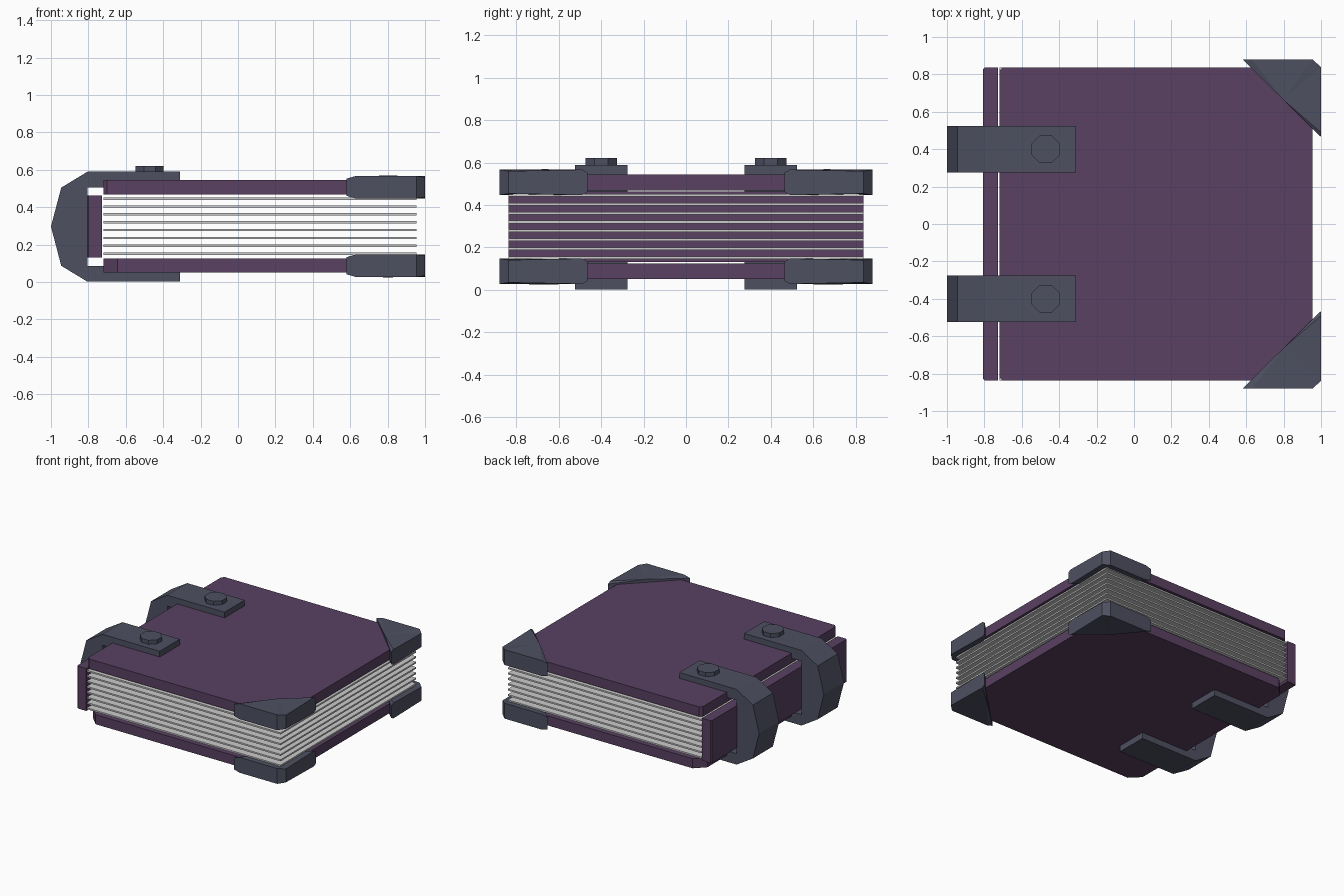
import bpy, bmesh, math
from mathutils import Vector

if "Cube" in bpy.data.objects:
    bpy.data.objects.remove(bpy.data.objects["Cube"])

MID_Z = 0.297  # height about which the book is symmetric


def material(name, rgb):
    m = bpy.data.materials.new(name)
    m.diffuse_color = (*rgb, 1)
    m.use_nodes = True
    m.node_tree.nodes["Principled BSDF"].inputs["Base Color"].default_value = m.diffuse_color
    return m


LEATHER = material("purple_leather", (0.10, 0.052, 0.12))
METAL = material("dark_metal", (0.075, 0.08, 0.12))


def finish(name, bm, mat=None):
    bmesh.ops.recalc_face_normals(bm, faces=bm.faces)
    me = bpy.data.meshes.new(name)
    bm.to_mesh(me)
    bm.free()
    ob = bpy.data.objects.new(name, me)
    bpy.context.collection.objects.link(ob)
    if mat:
        me.materials.append(mat)
    return ob


def prism(name, outline, offset, mat=None):
    """Extrude a closed outline of 3D points along an offset."""
    bm = bmesh.new()
    face = bm.faces.new([bm.verts.new(p) for p in outline])
    ext = bmesh.ops.extrude_face_region(bm, geom=[face])["geom"]
    bmesh.ops.translate(bm, vec=Vector(offset),
                        verts=[v for v in ext if isinstance(v, bmesh.types.BMVert)])
    return finish(name, bm, mat)


def board(name, x0, x1, y, z0, z1, cut, mat=None):
    """Flat board with its spine-side corners clipped."""
    pts = [(x0 + cut, -y), (x1, -y), (x1, y), (x0 + cut, y)]
    if cut:
        pts += [(x0, y - cut), (x0, -y + cut)]
    return prism(name, [(a, b, z0) for a, b in pts], (0, 0, z1 - z0), mat)


# covers and spine
board("bottom_cover", -0.72, 0.955, 0.838, 0.05, 0.125, 0.075, LEATHER)
board("top_cover", -0.72, 0.955, 0.838, 0.469, 0.545, 0.02, LEATHER)
board("spine", -0.806, -0.726, 0.838, 0.132, 0.464, 0.008, LEATHER)

# loose page sheets with gaps between them
for i in range(8):
    z = 0.152 + i * 0.042
    board(f"page_{i + 1}", -0.72, 0.955, 0.838, z - 0.006, z + 0.006, 0)

# spine clasps: C-shaped brackets gripping both covers
upper = [(-0.945, 0.505), (-0.805, 0.59), (-0.31, 0.59), (-0.31, 0.505), (-0.805, 0.505)]
lower = [(x, 2 * MID_Z - 0.002 - z) for x, z in reversed(upper)]
lower = [(x, max(z, 0.0)) for x, z in lower]
clasp = [(-1.0, MID_Z)] + upper + lower
for side, y in (("front", -0.4), ("back", 0.4)):
    prism(f"clasp_{side}", [(x, y - 0.124, z) for x, z in clasp], (0, 0.248, 0), METAL)
    # eight-sided rivet head
    ring = [math.radians(22.5 + 45 * k) for k in range(8)]
    prism(f"rivet_{side}", [(-0.472 + 0.081 * math.cos(a), y + 0.081 * math.sin(a), 0.585)
                            for a in ring], (0, 0, 0.036), METAL)

# corner guards: thick triangular caps, (x, y, half thickness)
cap = [(0.58, 0.88, 0.046), (0.63, 0.88, 0.06), (0.955, 0.88, 0.06),
       (1.0, 0.838, 0.053), (1.0, 0.49, 0.06), (1.0, 0.465, 0.046),
       (0.80, 0.6627, 0.062)]


def corner_guard(name, side, z):
    bm = bmesh.new()
    top = [bm.verts.new((x, y * side, z + h)) for x, y, h in cap]
    bot = [bm.verts.new((x, y * side, z - h)) for x, y, h in cap]
    n = len(cap)
    for i in range(n):
        j = (i + 1) % n
        bm.faces.new((top[i], top[j], bot[j], bot[i]))
    # fan the gently sloping faces from the point on the inner edge
    for i in range(n - 2):
        for ring in (top, bot):
            bm.faces.new((ring[-1], ring[i], ring[i + 1]))
    finish(name, bm, METAL)


for level, z in (("bottom", 0.0875), ("top", 0.507)):
    for side_name, side in (("front", -1), ("back", 1)):
        corner_guard(f"corner_guard_{level}_{side_name}", side, z)
